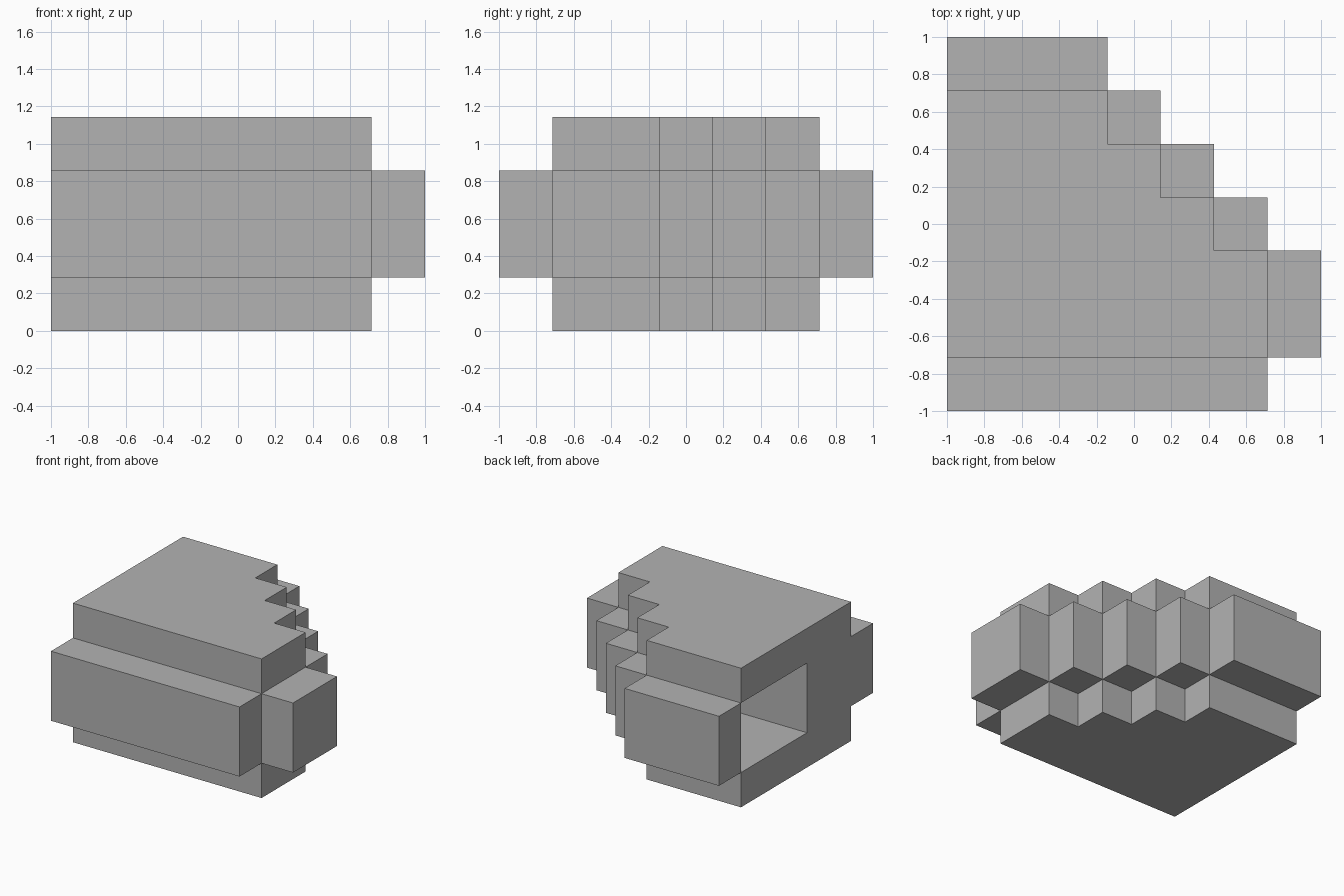
import bpy, bmesh, math
from mathutils import Vector

cube = bpy.data.objects.get("Cube")
if cube:
    bpy.data.objects.remove(cube, do_unlink=True)

CELL = 2 / 7
LAYERS = 4

# Filled cells per row, from the front row to the back row
WIDE = [6, 7, 7, 6, 5, 4, 3]      # two middle layers
NARROW = [0, 6, 6, 5, 4, 3, 0]    # floor and roof layers
HOLLOW = [0, 0, 0, 5, 4, 3, 0]    # chamber open on the flat side


def filled(x, y, z):
    if not (0 <= y < len(WIDE) and 0 <= z < LAYERS and x >= 0):
        return False
    if z in (0, LAYERS - 1):
        return x < NARROW[y]
    return HOLLOW[y] <= x < WIDE[y]


# Stone material
stone = bpy.data.materials.new("grey stone")
stone.use_nodes = True
colour = (0.45, 0.45, 0.45, 1)
stone.diffuse_color = colour
stone.node_tree.nodes["Principled BSDF"].inputs["Base Color"].default_value = colour

# Stepped block: one square wherever a filled cell meets an empty one
bm = bmesh.new()
for x in range(7):
    for y in range(7):
        for z in range(LAYERS):
            if not filled(x, y, z):
                continue
            centre = Vector((x + 0.5, y + 0.5, z + 0.5))
            for axis in range(3):
                for sign in (-1, 1):
                    n = Vector((0, 0, 0))
                    n[axis] = sign
                    if filled(x + int(n.x), y + int(n.y), z + int(n.z)):
                        continue
                    u = Vector((0, 0, 0))
                    u[(axis + 1) % 3] = 1
                    v = n.cross(u)
                    corners = [(-1, -1), (1, -1), (1, 1), (-1, 1)]
                    bm.faces.new([bm.verts.new(centre + (n + u * a + v * b) / 2)
                                  for a, b in corners])

# Weld the squares and merge each flat side into one face
bmesh.ops.remove_doubles(bm, verts=bm.verts, dist=0.01)
bmesh.ops.dissolve_limit(bm, angle_limit=math.radians(1), verts=bm.verts, edges=bm.edges)
bmesh.ops.translate(bm, verts=bm.verts, vec=(-3.5, -3.5, 0))
bmesh.ops.scale(bm, verts=bm.verts, vec=(CELL, CELL, CELL))

mesh = bpy.data.meshes.new("stepped_block")
bm.to_mesh(mesh)
bm.free()
mesh.materials.append(stone)
block = bpy.data.objects.new("stepped_block", mesh)
bpy.context.collection.objects.link(block)
